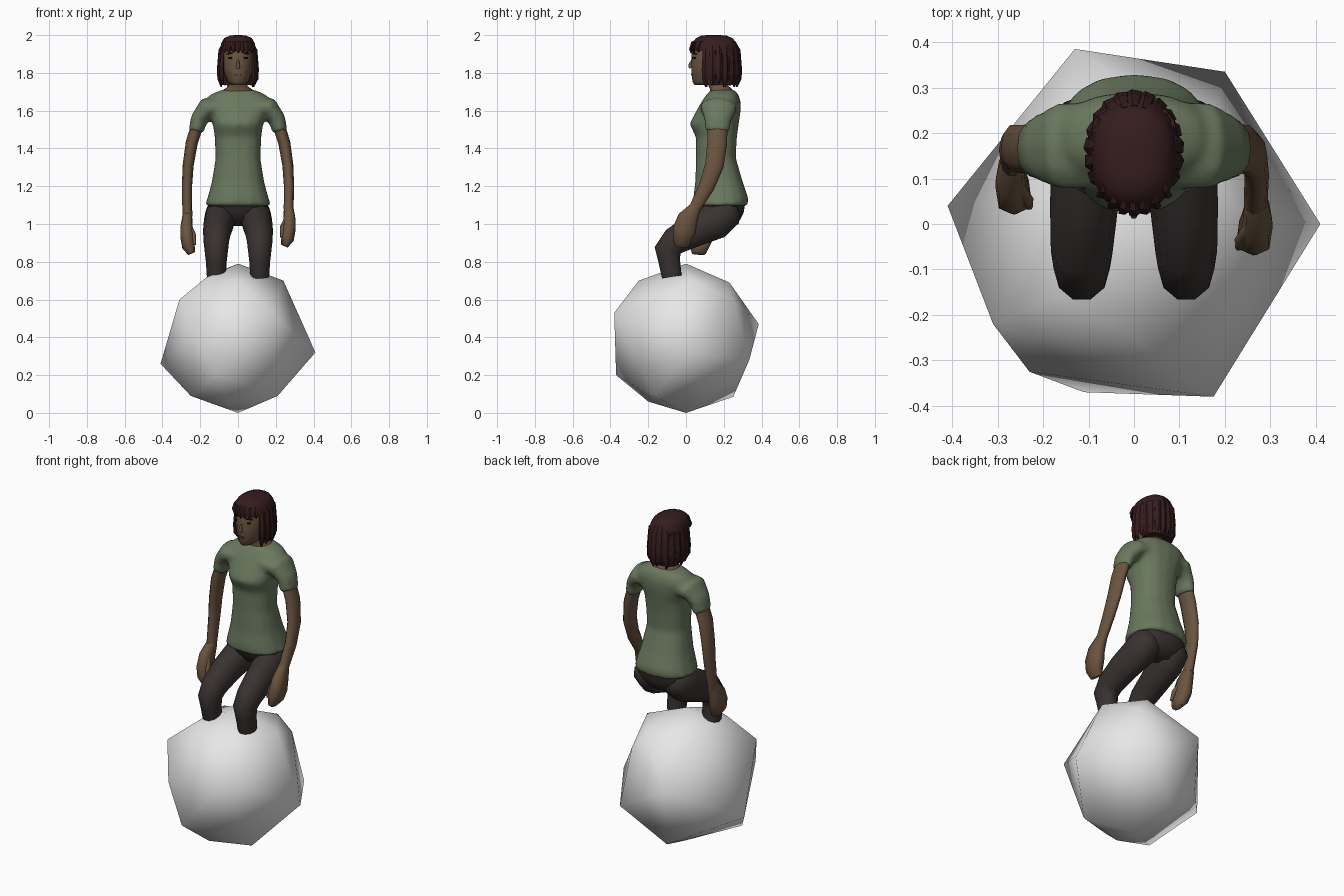
import bpy, bmesh, math
from mathutils import Vector

cube = bpy.data.objects.get("Cube")
if cube:
    bpy.data.objects.remove(cube)


def material(name, rgb, rough=0.8):
    m = bpy.data.materials.new(name)
    m.use_nodes = True
    m.diffuse_color = (*rgb, 1)
    bsdf = m.node_tree.nodes["Principled BSDF"]
    bsdf.inputs["Base Color"].default_value = (*rgb, 1)
    bsdf.inputs["Roughness"].default_value = rough
    return m


WHITE = material("ball white", (0.8, 0.8, 0.8))
GREEN = material("shirt green", (0.145, 0.19, 0.112))
SKIN = material("skin brown", (0.145, 0.088, 0.05))
LIPS = material("lip brown", (0.1, 0.055, 0.038))
PANTS = material("trouser charcoal", (0.04, 0.032, 0.03))
HAIR = material("hair dark brown", (0.036, 0.012, 0.013))
DARK = material("eye black", (0.01, 0.008, 0.008))


def finish(name, bm, mat, angle=70):
    bmesh.ops.recalc_face_normals(bm, faces=bm.faces)
    mesh = bpy.data.meshes.new(name)
    bm.to_mesh(mesh)
    bm.free()
    mesh.materials.append(mat)
    ob = bpy.data.objects.new(name, mesh)
    bpy.context.collection.objects.link(ob)
    bpy.ops.object.select_all(action="DESELECT")
    ob.select_set(True)
    bpy.context.view_layer.objects.active = ob
    bpy.ops.object.shade_smooth_by_angle(angle=math.radians(angle))
    return ob


def loft(bm, frames, sides, power=1.0):
    """Skin closed cross-sections given as (centre, half axis u, half axis v)."""
    def squash(t):
        return math.copysign(abs(t) ** power, t)
    rings = []
    for c, u, v in frames:
        ring = []
        for i in range(sides):
            a = math.tau * i / sides
            ring.append(bm.verts.new(c + u * squash(math.cos(a)) + v * squash(math.sin(a))))
        rings.append(ring)
    for lo, hi in zip(rings, rings[1:]):
        for i in range(sides):
            j = (i + 1) % sides
            bm.faces.new((lo[i], lo[j], hi[j], hi[i]))
    bm.faces.new(rings[0][::-1])
    bm.faces.new(rings[-1])


def trunk(bm, rings, power=0.85):
    """Level rings of (z, front y, back y, half width)."""
    loft(bm, [(Vector((0, (f + b) / 2, z)), Vector((w, 0, 0)), Vector((0, (b - f) / 2, 0)))
              for z, f, b, w in rings], 16, power)


def body(name, mat, rings, power=0.85):
    bm = bmesh.new()
    trunk(bm, rings, power)
    return finish(name, bm, mat)


def tube(bm, path, sides=10, power=1.0, ref=(1, 0, 0)):
    """Rings across a path of (x, y, z, radius u, radius v)."""
    pts = [Vector(p[:3]) for p in path]
    frames = []
    for i, p in enumerate(path):
        t = (pts[min(i + 1, len(pts) - 1)] - pts[max(i - 1, 0)]).normalized()
        u = Vector(ref)
        u = (u - t * u.dot(t)).normalized()
        frames.append((pts[i], u * p[3], t.cross(u) * p[4]))
    loft(bm, frames, sides, power)


def mirrored(path, side):
    return [(p[0] * side, *p[1:]) for p in path]


def limb(name, mat, path, side=1, sides=10, power=1.0):
    bm = bmesh.new()
    tube(bm, mirrored(path, side), sides, power)
    return finish(name, bm, mat)


# Faceted ball
bm = bmesh.new()
for p in [(0, 0, .79), (0, 0, 0), (.41, 0, .32), (-.41, .04, .26),
          (-.13, .385, .47), (.2, .335, .28), (.175, -.38, .53), (-.11, -.37, .2),
          (-.23, -.325, .41), (-.31, -.22, .6), (.24, .02, .7), (.18, .25, .6),
          (.1, .23, .69), (0, -.25, .7), (-.17, -.16, .715), (-.15, .08, .73),
          (.21, -.17, .09), (-.25, -.17, .09), (-.05, .25, .085), (-.05, -.2, .06),
          (-.25, .21, .25)]:
    bm.verts.new(p)
hull = bmesh.ops.convex_hull(bm, input=bm.verts)
bmesh.ops.delete(bm, geom=[g for g in hull["geom_interior"] if isinstance(g, bmesh.types.BMVert)])
finish("ball", bm, WHITE, 180)

# Shirt: trunk and sleeves fused into one skin
bm = bmesh.new()
trunk(bm, [(1.095, .038, .328, .176), (1.14, .038, .33, .162), (1.22, .048, .302, .14),
           (1.35, .053, .264, .119), (1.46, .052, .27, .124), (1.53, .018, .28, .134),
           (1.6, .055, .29, .158), (1.65, .083, .29, .175), (1.685, .108, .278, .148),
           (1.71, .13, .258, .088)])
for side in (1, -1):
    tube(bm, mirrored([(.08, .172, 1.62, .055, .1), (.165, .172, 1.612, .06, .098),
                       (.206, .168, 1.555, .047, .075), (.223, .165, 1.488, .041, .066)], side))
shirt = finish("shirt", bm, GREEN)
fuse = shirt.modifiers.new("fuse", "REMESH")
fuse.mode = "VOXEL"
fuse.voxel_size = 0.012
fuse.use_smooth_shade = True
soften = shirt.modifiers.new("soften", "SMOOTH")
soften.factor = 0.5
soften.iterations = 8

# Hips
body("hips", PANTS, [(.99, .17, .25, .07), (1.02, .11, .285, .125), (1.06, .08, .305, .155),
                     (1.12, .055, .315, .16)])

# Neck and head
body("neck", SKIN, [(1.69, .125, .25, .085), (1.712, .128, .245, .075), (1.73, .12, .225, .05),
                    (1.8, .11, .21, .048)])
body("head", SKIN, [(1.735, .045, .13, .03), (1.755, .034, .2, .058), (1.82, .028, .25, .08),
                    (1.9, .03, .26, .087), (1.96, .05, .25, .075)], power=1.0)

# Arms and legs
for side, label in ((1, "left"), (-1, "right")):
    # The forearms swing forward by different amounts
    swing = 0 if side == 1 else .09
    drop = 0 if side == 1 else -.04
    limb(label + "_arm", SKIN, [(.21, .168, 1.54, .033, .055), (.245, .165, 1.43, .032, .055),
                                (.264, .15 + swing * .2, 1.31, .029, .052),
                                (.27, .11 + swing * .6, 1.2, .027, .044),
                                (.268, .045 + swing, 1.08 + drop, .026, .032)], side)
    limb(label + "_hand", SKIN, [(.268, .05 + swing, 1.09 + drop, .025, .03),
                                 (.272, .01 + swing, 1.03 + drop, .032, .054),
                                 (.27, -.008 + swing, .97 + drop, .035, .062),
                                 (.262, -.02 + swing, .92 + drop, .034, .05),
                                 (.246, -.022 + swing, .885 + drop, .02, .038)], side, 8, .7)
    limb(label + "_thumb", SKIN, [(.26, 0 + swing, 1.03 + drop, .016, .018),
                                  (.236, -.035 + swing, .98 + drop, .015, .015),
                                  (.23, -.052 + swing, .93 + drop, .008, .008)], side, 6)
    limb(label + "_leg", PANTS, [(.08, .262, 1.088, .05, .04), (.085, .232, 1.066, .086, .082),
                                 (.098, .16, 1.018, .083, .102),
                                 (.11, .04, .965, .075, .092), (.115, -.06, .91, .068, .078),
                                 (.115, -.098, .86, .062, .074), (.115, -.088, .8, .055, .06),
                                 (.115, -.075, .72, .05, .055)], side, 10)

# Hair shell and crown
body("hair_back", HAIR, [(1.735, .135, .262, .086), (1.8, .125, .272, .096), (1.93, .11, .272, .095)])
body("hair_crown", HAIR, [(1.915, .028, .275, .096), (1.955, .034, .268, .09),
                          (1.983, .052, .248, .074), (1.997, .08, .215, .045), (2.0, .11, .18, .018)])

# Hair locks hanging round the sides and back
bm = bmesh.new()
COUNT = 15
for i in range(COUNT):
    a = math.radians(62 + 236 * i / (COUNT - 1))
    sx, sy = math.sin(a), -math.cos(a)
    tip = 1.725 + .01 * (i % 3)
    path = [(sx * r, .16 + sy * (r + .025), z, w, d) for r, z, w, d in
            ((.072, 1.965, .01, .006), (.094, 1.92, .018, .01), (.1, 1.82, .021, .012),
             (.099, 1.77, .018, .011), (.088, tip, .007, .004))]
    tube(bm, path, 5, ref=(-sy, sx, 0))
finish("hair_locks", bm, HAIR, 40)

# Fringe over the forehead
bm = bmesh.new()
for i in range(-3, 4):
    x = i * .024
    y = .155 - .13 * math.sqrt(1 - (x / .1) ** 2)
    tube(bm, [(x * .7, y + .055, 1.985, .006, .004), (x * .9, y + .008, 1.96, .012, .007),
              (x, y - .002, 1.925, .013, .007), (x, y + .002, 1.905 + .004 * (i % 2), .006, .004)], 5)
finish("fringe", bm, HAIR, 40)


# Face details as thin plates
def plate(name, mat, centre, size, yaw=0.0, roll=0.0):
    bm = bmesh.new()
    bmesh.ops.create_cube(bm, size=1)
    bmesh.ops.scale(bm, vec=size, verts=bm.verts)
    ob = finish(name, bm, mat, 30)
    ob.location = centre
    ob.rotation_euler = (0, roll, yaw)


for side, label in ((1, "left"), (-1, "right")):
    plate(label + "_eye", DARK, (.042 * side, .042, 1.878), (.02, .008, .01), .62 * side)
    plate(label + "_brow", DARK, (.046 * side, .043, 1.902), (.036, .008, .006), .66 * side, .15 * side)
plate("mouth", LIPS, (0, .03, 1.79), (.034, .008, .008))

# Nose
bm = bmesh.new()
tube(bm, [(0, .034, 1.875, .005, .004), (0, .022, 1.84, .009, .012), (0, .026, 1.825, .012, .012)], 6)
finish("nose", bm, SKIN)
